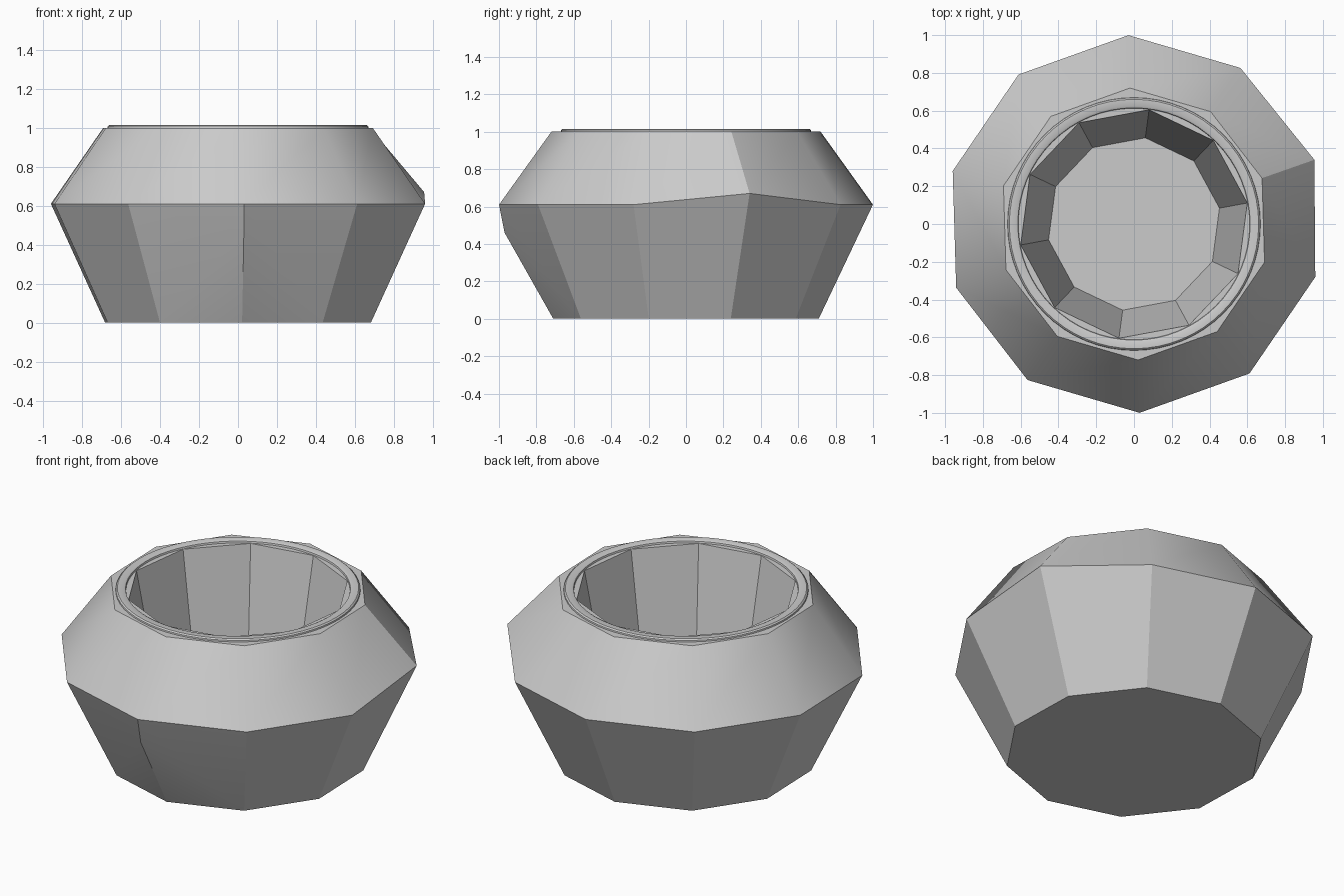
import bpy, bmesh
from math import cos, sin, radians

cube = bpy.data.objects.get("Cube")
if cube:
    bpy.data.objects.remove(cube, do_unlink=True)

# One stone grey for everything
grey = bpy.data.materials.new("stone grey")
grey.use_nodes = True
colour = (0.6, 0.6, 0.6, 1)
grey.diffuse_color = colour
grey.node_tree.nodes["Principled BSDF"].inputs["Base Color"].default_value = colour


def add_ring(bm, radius, z, sides, start):
    angles = [radians(start + 360 * i / sides) for i in range(sides)]
    return [bm.verts.new((radius * cos(a), radius * sin(a), z)) for a in angles]


def bridge(bm, lower, upper):
    n = len(lower)
    for i in range(n):
        j = (i + 1) % n
        bm.faces.new((lower[i], lower[j], upper[j], upper[i]))


def finish(bm, name):
    bmesh.ops.recalc_face_normals(bm, faces=bm.faces)
    mesh = bpy.data.meshes.new(name)
    bm.to_mesh(mesh)
    bm.free()
    mesh.materials.append(grey)
    obj = bpy.data.objects.new(name, mesh)
    bpy.context.collection.objects.link(obj)
    bpy.ops.object.select_all(action="DESELECT")
    obj.select_set(True)
    bpy.context.view_layer.objects.active = obj
    bpy.ops.object.shade_smooth_by_angle(angle=radians(30))


# Ten-sided hollow bowl: foot, belly, shoulder, mouth, inner floor
SIDES, TURN, INNER_TURN = 10, 91.7, 82.5
bm = bmesh.new()
foot = add_ring(bm, 0.71, 0, SIDES, TURN)
belly = add_ring(bm, 1.0, 0.61, SIDES, TURN)
shoulder = add_ring(bm, 0.72, 1.0, SIDES, TURN)
mouth = add_ring(bm, 0.61, 1.0, SIDES, INNER_TURN)
floor = add_ring(bm, 0.46, 0.2, SIDES, INNER_TURN)
rings = [foot, belly, shoulder, mouth, floor]
for lower, upper in zip(rings, rings[1:]):
    bridge(bm, lower, upper)
bm.faces.new(foot)
bm.faces.new(floor)

# Raised corner on the left side of the belly
belly[8].co = (0.955, 0.34, 0.67)

# Small bulge on the front edge, fanned down to the foot
front_edge = bm.edges.get((foot[5], belly[5]))
bulge = bmesh.utils.edge_split(front_edge, belly[5], 0.25)[1]
bulge.co = (0.03, -0.97, 0.46)
for side in (4, 6):
    face = next(f for f in bulge.link_faces if foot[side] in f.verts)
    bmesh.utils.face_split(face, bulge, foot[side])
finish(bm, "bowl")

# Thin round lip around the mouth
bm = bmesh.new()
profile = [(0.67, 0.998), (0.668, 1.008), (0.66, 1.015),
           (0.625, 1.015), (0.615, 1.01), (0.612, 0.998)]
lip = [add_ring(bm, r, z, 64, 0) for r, z in profile]
for lower, upper in zip(lip, lip[1:] + lip[:1]):
    bridge(bm, lower, upper)
finish(bm, "rim_lip")
